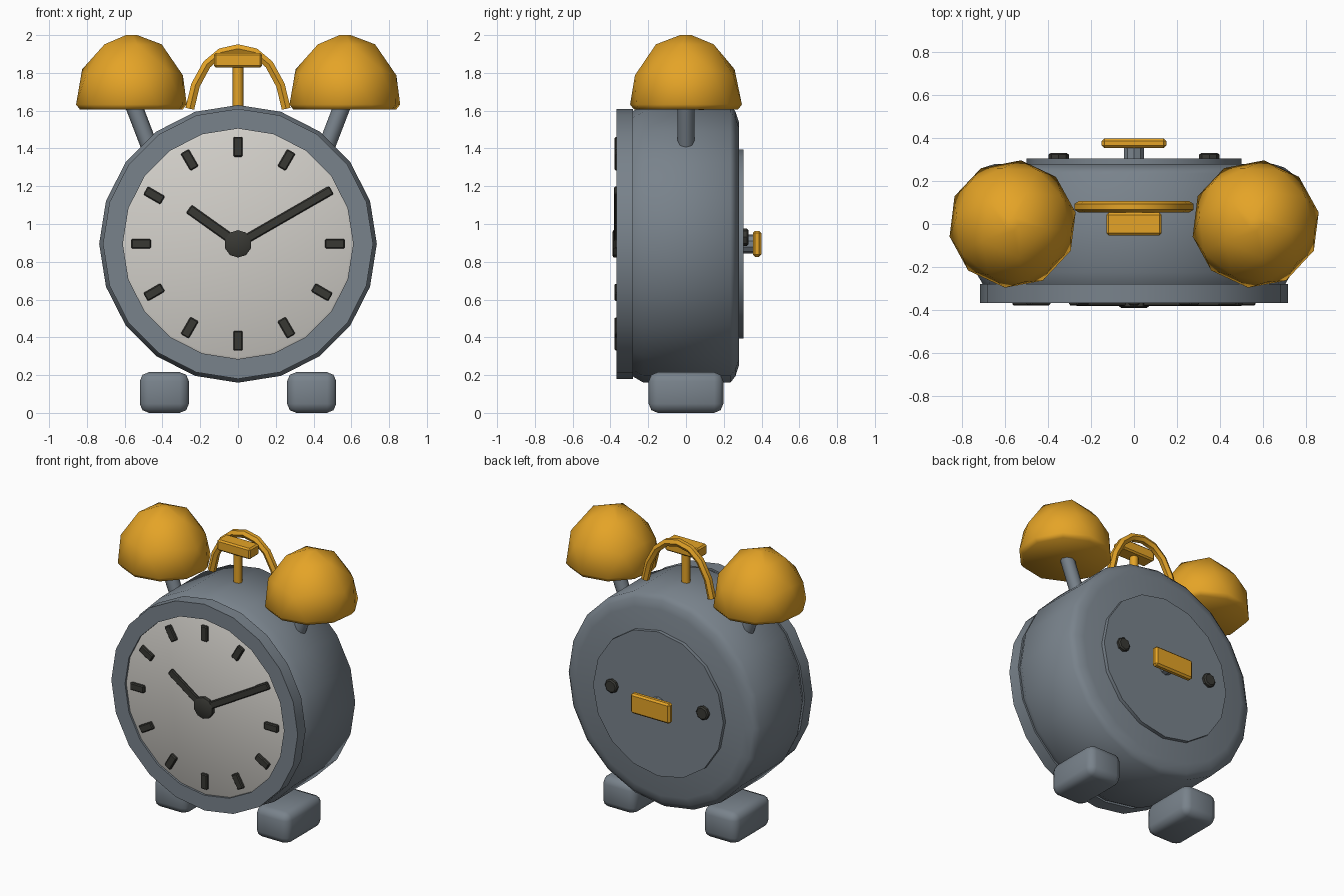
import bpy, bmesh
from math import sin, cos, pi, radians, atan2, hypot
from mathutils import Matrix, Vector

if "Cube" in bpy.data.objects:
    bpy.data.objects.remove(bpy.data.objects["Cube"])

CZ = 0.895  # height of the dial centre


def material(name, r, g, b):
    m = bpy.data.materials.new(name)
    m.use_nodes = True
    m.diffuse_color = (r, g, b, 1)
    bsdf = m.node_tree.nodes["Principled BSDF"]
    bsdf.inputs["Base Color"].default_value = (r, g, b, 1)
    bsdf.inputs["Roughness"].default_value = 0.6
    return m


STEEL = material("steel grey", 0.19, 0.225, 0.26)
GOLD = material("gold", 0.78, 0.37, 0.02)
CREAM = material("dial cream", 0.65, 0.63, 0.59)
DARK = material("dark charcoal", 0.04, 0.04, 0.034)


def finish(name, bm, mat, angle=35):
    bmesh.ops.recalc_face_normals(bm, faces=bm.faces[:])
    mesh = bpy.data.meshes.new(name)
    bm.to_mesh(mesh)
    bm.free()
    mesh.materials.append(mat)
    ob = bpy.data.objects.new(name, mesh)
    bpy.context.collection.objects.link(ob)
    bpy.ops.object.select_all(action="DESELECT")
    ob.select_set(True)
    bpy.context.view_layer.objects.active = ob
    bpy.ops.object.shade_smooth_by_angle(angle=radians(angle))
    return ob


def lathe(name, profile, sides, mat, x=0, z=CZ, closed=False, angle=35):
    """Turn a (radius, y) profile around an axis running front to back."""
    bm = bmesh.new()
    rings = []
    for r, y in profile:
        rings.append([bm.verts.new((x + r * sin(2 * pi * i / sides), y,
                                    z + r * cos(2 * pi * i / sides)))
                      for i in range(sides)])
    pairs = list(zip(rings, rings[1:]))
    if closed:
        pairs.append((rings[-1], rings[0]))
    else:
        bm.faces.new(rings[0])
        bm.faces.new(rings[-1])
    for a, b in pairs:
        for i in range(sides):
            j = (i + 1) % sides
            bm.faces.new((a[i], a[j], b[j], b[i]))
    return finish(name, bm, mat, angle)


def box(name, center, size, mat, bevel=0.0, turn=0.0, segments=1, angle=35):
    bm = bmesh.new()
    bmesh.ops.create_cube(bm, size=1, matrix=Matrix.Diagonal((*size, 1)))
    if bevel:
        bmesh.ops.bevel(bm, geom=bm.edges[:], offset=bevel, segments=segments,
                        profile=0.5, affect="EDGES")
    bm.transform(Matrix.Translation(center) @ Matrix.Rotation(turn, 4, "Y"))
    return finish(name, bm, mat, angle)


def rod(name, a, b, radius, mat, sides=8):
    a, b = Vector(a), Vector(b)
    bm = bmesh.new()
    bmesh.ops.create_cone(bm, cap_ends=True, segments=sides, radius1=radius,
                          radius2=radius, depth=(b - a).length)
    bm.transform(Matrix.Translation((a + b) / 2)
                 @ (b - a).to_track_quat("Z", "Y").to_matrix().to_4x4())
    return finish(name, bm, mat, 50)


def hand(name, x, z, width, y_front, thick):
    """A flat hand from the dial centre to the offset (x, z)."""
    box(name, (x / 2, y_front + thick / 2, CZ + z / 2),
        (hypot(x, z), thick, width), DARK, 0.006, -atan2(z, x))


# Case, bezel, dial and back plate
lathe("case", [(0.7, -0.285), (0.735, -0.225), (0.735, 0.235), (0.7, 0.262),
               (0.645, 0.28)], 20, STEEL, angle=60)
lathe("bezel", [(0.61, -0.28), (0.715, -0.28), (0.715, -0.367), (0.61, -0.367)],
      20, STEEL, closed=True)
lathe("dial", [(0.612, -0.28), (0.612, -0.352), (0.6, -0.358)], 20, CREAM)
lathe("back_plate", [(0.5, 0.27), (0.5, 0.305)], 16, STEEL)

# Hour marks
for i in range(12):
    a = i * pi / 6
    box(f"hour_mark_{i}", (0.513 * sin(a), -0.363, CZ + 0.513 * cos(a)),
        (0.05, 0.03, 0.105), DARK, 0.006, a)

# Hands and hub
hand("minute_hand", 0.495, 0.285, 0.048, -0.382, 0.02)
hand("hour_hand", -0.26, 0.185, 0.052, -0.382, 0.02)
lathe("hub", [(0.073, -0.35), (0.073, -0.383), (0.062, -0.39)], 10, DARK)

# Back controls: winding key and two small knobs
lathe("key_stem", [(0.05, 0.29), (0.05, 0.36)], 10, STEEL)
box("winding_key", (0, 0.376, CZ), (0.3, 0.045, 0.138), GOLD, 0.012)
for side, sx in (("left", 1), ("right", -1)):
    lathe(f"{side}_knob", [(0.047, 0.29), (0.047, 0.322), (0.038, 0.33)], 8,
          DARK, x=sx * 0.35, z=0.93)

    # Foot
    box(f"{side}_foot", (sx * 0.39, 0, 0.108), (0.26, 0.395, 0.215), STEEL,
        0.048, segments=2, angle=60)

    # Bell post
    rod(f"{side}_bell_post", (sx * 0.565, 0, 1.66), (sx * 0.465, 0, 1.4),
        0.045, STEEL)

    # Bell: faceted half sphere with a flat, chamfered rim and blunted crown
    bm = bmesh.new()
    bmesh.ops.create_icosphere(bm, subdivisions=2, radius=1)
    for height, up in ((0, False), (0.97, True)):
        bmesh.ops.bisect_plane(bm, geom=bm.verts[:] + bm.edges[:] + bm.faces[:],
                               plane_co=(0, 0, height), plane_no=(0, 0, 1),
                               clear_inner=not up, clear_outer=up, dist=1e-4)
        bmesh.ops.holes_fill(bm, edges=[e for e in bm.edges if e.is_boundary])
    bm.transform(Matrix.Translation((sx * 0.565, 0, 1.605))
                 @ Matrix.Rotation(radians(-7), 4, "Z")
                 @ Matrix.Diagonal((0.308, 0.308, 0.407, 1)))
    rim = [e for e in bm.edges if all(v.co.z < 1.61 for v in e.verts)]
    bmesh.ops.bevel(bm, geom=rim, offset=0.03, segments=1, affect="EDGES")
    finish(f"{side}_bell", bm, GOLD, 60)

# Carrying handle: round tube swept along an arch
curve = bpy.data.curves.new("handle_path", "CURVE")
curve.dimensions = "3D"
curve.bevel_depth = 0.027
curve.bevel_resolution = 1
curve.use_fill_caps = True
half = [(0.255, 1.61), (0.225, 1.735), (0.165, 1.845), (0.09, 1.908)]
arch = [(-x, z) for x, z in half] + [(0, 1.928)] + half[::-1]
line = curve.splines.new("POLY")
line.points.add(len(arch) - 1)
for p, (x, z) in zip(line.points, arch):
    p.co = (x, 0.08, z, 1)
tube = bpy.data.objects.new("handle_path", curve)
bpy.context.collection.objects.link(tube)
bpy.context.view_layer.update()
bm = bmesh.new()
bm.from_mesh(tube.to_mesh())
tube.to_mesh_clear()
bpy.data.objects.remove(tube)
finish("carrying_handle", bm, GOLD, 50)

# Striker between the bells
rod("striker_rod", (0, 0, 1.58), (0, 0, 1.85), 0.028, GOLD)
box("striker_head", (0, 0, 1.867), (0.255, 0.105, 0.075), GOLD, 0.01)
